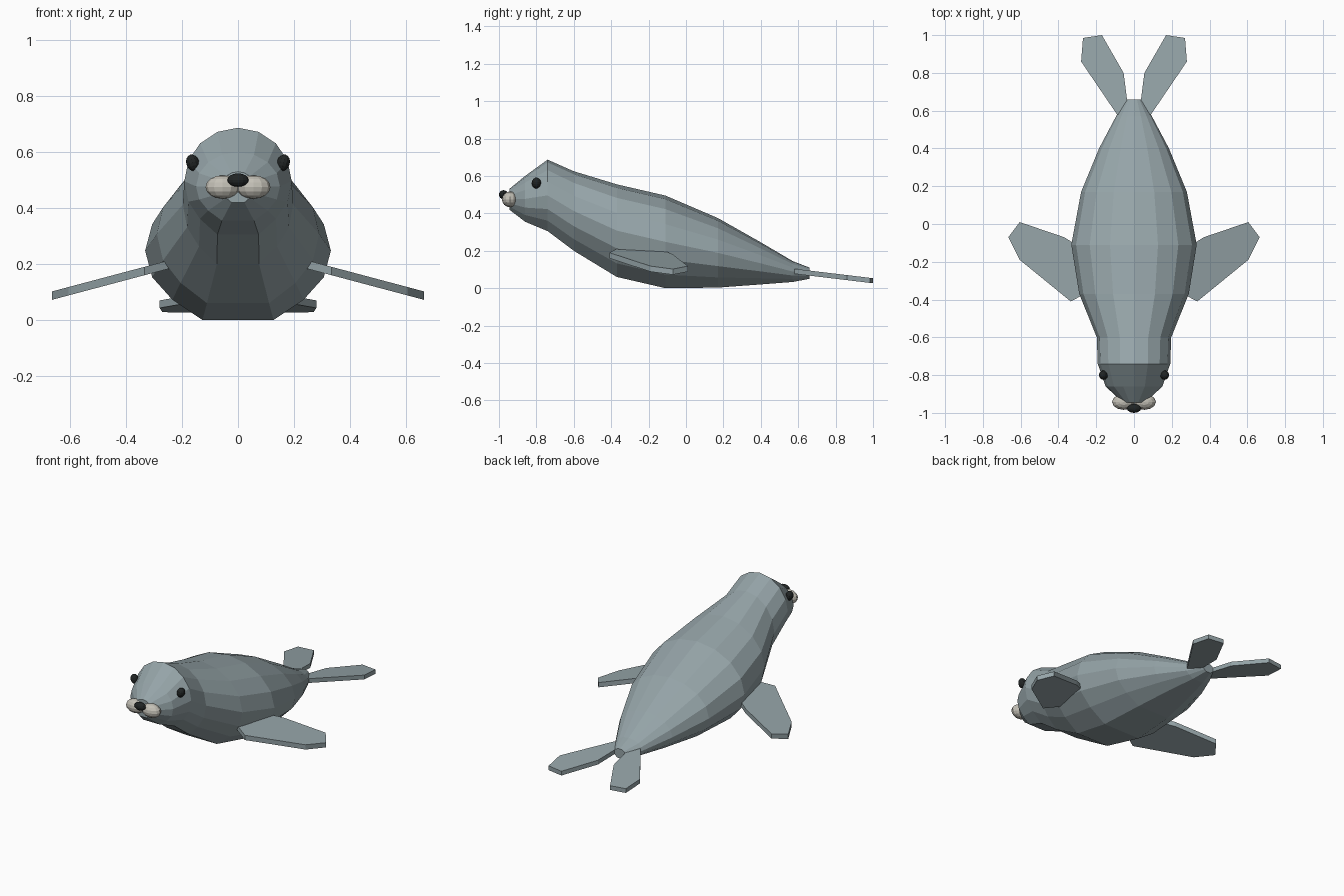
import bpy, bmesh, math

if "Cube" in bpy.data.objects:
    bpy.data.objects.remove(bpy.data.objects["Cube"])


def material(name, rgb):
    m = bpy.data.materials.new(name)
    m.diffuse_color = (*rgb, 1)
    m.use_nodes = True
    m.node_tree.nodes["Principled BSDF"].inputs["Base Color"].default_value = m.diffuse_color
    return m


HIDE = material("grey_hide", (0.30, 0.37, 0.39))
DARK = material("dark", (0.015, 0.018, 0.018))
PALE = material("pale", (0.55, 0.53, 0.47))


def finish(name, bm, mat):
    bmesh.ops.recalc_face_normals(bm, faces=bm.faces)
    mesh = bpy.data.meshes.new(name)
    bm.to_mesh(mesh)
    bm.free()
    mesh.materials.append(mat)
    ob = bpy.data.objects.new(name, mesh)
    bpy.context.collection.objects.link(ob)
    return ob


# Body: 16-sided rings with a flattened belly (y, top, bottom, half width)
RINGS = [(-0.945, 0.53, 0.42, 0.06), (-0.86, 0.60, 0.355, 0.15),
         (-0.74, 0.687, 0.305, 0.192), (-0.60, 0.625, 0.20, 0.197),
         (-0.37, 0.555, 0.06, 0.29), (-0.11, 0.495, 0.0, 0.332),
         (0.17, 0.375, 0.003, 0.28), (0.40, 0.245, 0.02, 0.185),
         (0.57, 0.145, 0.033, 0.095), (0.66, 0.11, 0.05, 0.04)]
N = 16


def body():
    bm = bmesh.new()
    loops = []
    for y, top, bottom, w in RINGS:
        mid, h = (top + bottom) / 2, (top - bottom) / 2
        ring = []
        for i in range(N):
            a = 2 * math.pi * i / N
            s = math.sin(a)
            if s < -0.9:
                s = -1
            ring.append(bm.verts.new((w * math.cos(a), y, mid + h * s)))
        loops.append(ring)
    for a, b in zip(loops, loops[1:]):
        for i in range(N):
            j = (i + 1) % N
            bm.faces.new((a[i], a[j], b[j], b[i]))
    bm.faces.new(loops[0])
    bm.faces.new(loops[-1])
    finish("body", bm, HIDE)


# Flippers: flat outlines on a sloping plane, given thickness
def flipper(name, outline, height, side, thick=0.03):
    bm = bmesh.new()
    low = [bm.verts.new((side * x, y, height(x, y) - thick / 2)) for x, y in outline]
    high = [bm.verts.new((side * x, y, height(x, y) + thick / 2)) for x, y in outline]
    bm.faces.new(low)
    bm.faces.new(high)
    for i in range(len(low)):
        j = (i + 1) % len(low)
        bm.faces.new((low[i], low[j], high[j], high[i]))
    finish(name, bm, HIDE)


# Face details: small squashed spheres
def ball(name, loc, radii, mat, tilt=0):
    bm = bmesh.new()
    bmesh.ops.create_uvsphere(bm, u_segments=12, v_segments=8, radius=1)
    ob = finish(name, bm, mat)
    ob.location, ob.scale = loc, radii
    ob.rotation_euler = (0, tilt, 0)


FRONT = [(0.24, -0.36), (0.335, -0.41), (0.605, -0.19), (0.665, -0.07),
         (0.605, 0.01), (0.37, -0.07), (0.24, -0.15)]
REAR = [(0.04, 0.58), (0.09, 0.58), (0.28, 0.86), (0.27, 0.985),
        (0.17, 1.0), (0.055, 0.80), (0.037, 0.66)]

body()
for side, label in ((1, "left"), (-1, "right")):
    flipper("front_flipper_" + label, FRONT,
            lambda x, y: 0.20 - (x - 0.24) * 0.266, side)
    flipper("rear_flipper_" + label, REAR,
            lambda x, y: 0.09 - (y - 0.58) * 0.12, side, 0.027)
    ball("eye_" + label, (side * 0.162, -0.80, 0.562), (0.023, 0.025, 0.03),
         DARK, side * 0.3)
    ball("muzzle_" + label, (side * 0.055, -0.942, 0.475), (0.061, 0.042, 0.042), PALE)
ball("nose", (0, -0.976, 0.50), (0.038, 0.024, 0.024), DARK)
